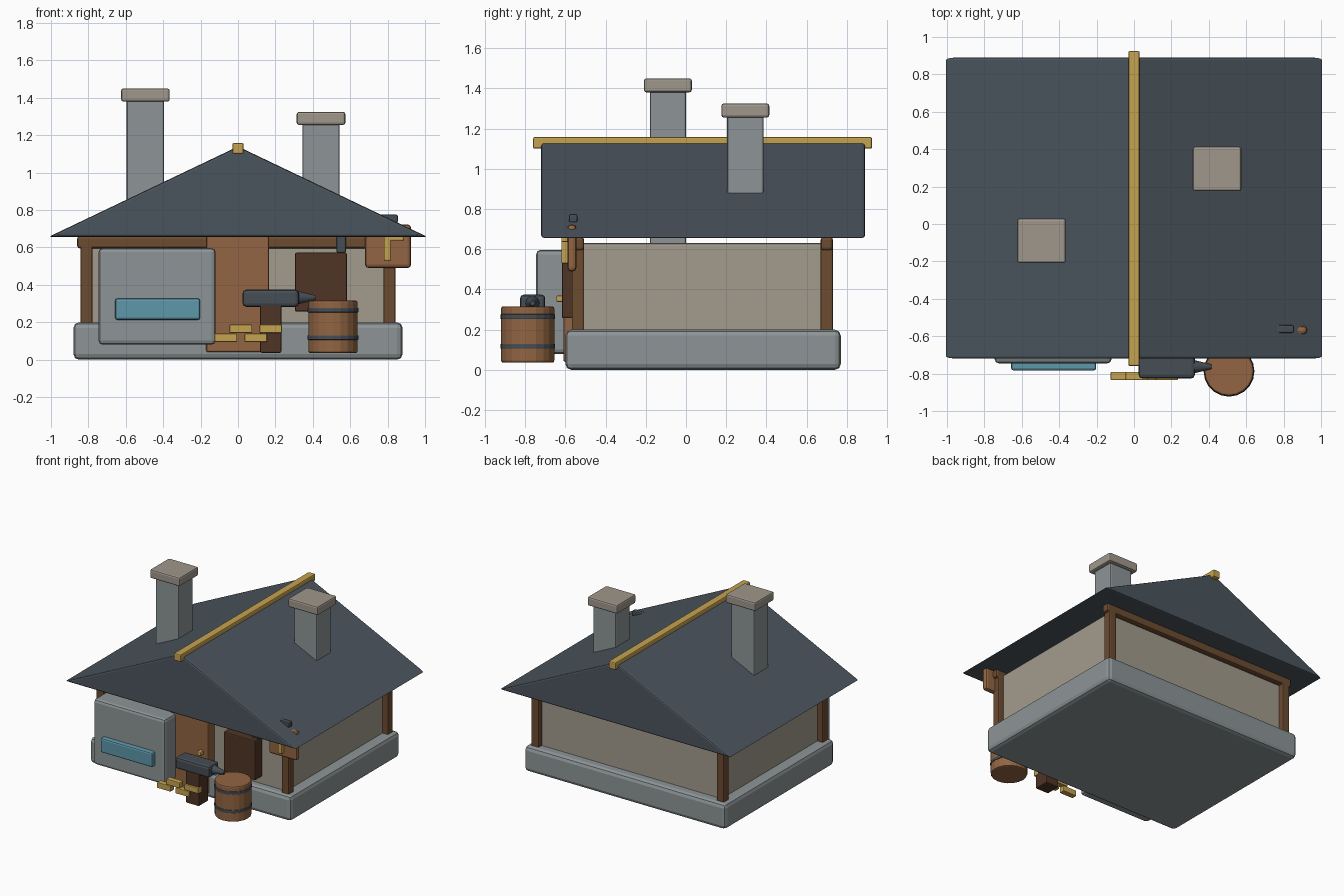
import bpy, bmesh, math
from mathutils import Matrix

if "Cube" in bpy.data.objects:
    bpy.data.objects.remove(bpy.data.objects["Cube"])

COLORS = {
    "stone": (0.27, 0.30, 0.31), "plaster": (0.37, 0.33, 0.27), "slate": (0.07, 0.09, 0.11),
    "timber": (0.15, 0.07, 0.03), "wood": (0.29, 0.13, 0.055), "dark_wood": (0.08, 0.035, 0.018),
    "gold": (0.56, 0.36, 0.08), "iron": (0.06, 0.075, 0.09), "blue": (0.11, 0.31, 0.40),
    "cap": (0.35, 0.31, 0.26),
}
MATS = {}
for key, rgb in COLORS.items():
    MATS[key] = bpy.data.materials.new(key)
    MATS[key].diffuse_color = (*rgb, 1)


def finish(bm, name, mat, bevel):
    bmesh.ops.recalc_face_normals(bm, faces=bm.faces)
    mesh = bpy.data.meshes.new(name)
    bm.to_mesh(mesh)
    bm.free()
    mesh.materials.append(MATS[mat])
    ob = bpy.data.objects.new(name, mesh)
    bpy.context.collection.objects.link(ob)
    if bevel:
        m = ob.modifiers.new("Bevel", 'BEVEL')
        m.width, m.segments, m.limit_method = bevel, 2, 'ANGLE'
    return ob


def box(name, x, y, z, mat, bevel=0.008):
    """Box from (min, max) ranges on each axis."""
    bm = bmesh.new()
    bmesh.ops.create_cube(bm, size=1)
    for v in bm.verts:
        v.co = [sum(r) / 2 + c * (r[1] - r[0]) for r, c in zip((x, y, z), v.co)]
    return finish(bm, name, mat, bevel)


def cone(name, center, r1, r2, depth, mat, sides=20, axis='Z', bevel=0.0):
    bm = bmesh.new()
    rot = Matrix.Rotation(math.pi / 2, 4, 'Y') if axis == 'X' else Matrix()
    bmesh.ops.create_cone(bm, cap_ends=True, segments=sides, radius1=r1, radius2=r2,
                          depth=depth, matrix=Matrix.Translation(center) @ rot)
    return finish(bm, name, mat, bevel)


# Foundation and walls
box("foundation", (-0.88, 0.88), (-0.60, 0.77), (0, 0.20), "stone", 0.03)
box("walls", (-0.795, 0.795), (-0.53, 0.69), (0.15, 0.63), "plaster", 0.012)

# Corner posts and the beams along front and back
for y, side in ((-0.537, "front"), (0.70, "back")):
    for x, hand in ((-0.81, "left"), (0.81, "right")):
        box(f"{side}_{hand}_post", (x - 0.032, x + 0.032), (y - 0.031, y + 0.031),
            (0.18, 0.65), "timber")
    box(f"{side}_beam", (-0.86, 0.86), (y - 0.031, y + 0.031), (0.595, 0.66), "timber", 0.014)

# Gable roof with ridge beam
bm = bmesh.new()
profile = [(-1.012, 0.657), (1.012, 0.657), (0, 1.14)]
face = bm.faces.new([bm.verts.new((x, -0.72, z)) for x, z in profile])
ext = bmesh.ops.extrude_face_region(bm, geom=[face])["geom"]
bmesh.ops.translate(bm, vec=(0, 1.61, 0), verts=[v for v in ext if isinstance(v, bmesh.types.BMVert)])
finish(bm, "roof", "slate", 0.012)
box("ridge_beam", (-0.03, 0.03), (-0.76, 0.925), (1.10, 1.158), "gold")

# Chimneys
for name, x, y, base, top in (("left", -0.495, -0.09, 0.60, 1.45), ("right", 0.444, 0.295, 0.72, 1.325)):
    box(f"{name}_chimney", (x - 0.1, x + 0.1), (y - 0.09, y + 0.09), (base, top - 0.05), "stone", 0.01)
    box(f"{name}_chimney_cap", (x - 0.13, x + 0.13), (y - 0.119, y + 0.119), (top - 0.07, top), "cap", 0.012)

# Projecting stone bay with blue trough, door and shutter
box("stone_bay", (-0.745, -0.12), (-0.745, -0.45), (0.08, 0.597), "stone", 0.022)
box("blue_panel", (-0.657, -0.203), (-0.783, -0.72), (0.213, 0.327), "blue", 0.012)
box("door", (-0.17, 0.167), (-0.61, -0.52), (0.04, 0.67), "wood", 0.01)
box("door_handle", (0.09, 0.125), (-0.645, -0.60), (0.338, 0.37), "gold", 0.006)
box("shutter", (0.305, 0.582), (-0.617, -0.52), (0.257, 0.572), "dark_wood")

# Anvil on its block
box("anvil_block", (0.117, 0.232), (-0.82, -0.70), (0.037, 0.295), "dark_wood")
box("anvil_body", (0.025, 0.325), (-0.825, -0.70), (0.283, 0.374), "iron", 0.018)
cone("anvil_horn", (0.355, -0.763, 0.332), 0.042, 0.012, 0.12, "iron", 16, 'X')

# Gold ingots, two staggered rows
for i, (x, z) in enumerate(((-0.125, 0.095), (0.035, 0.095), (-0.045, 0.143), (0.115, 0.143))):
    box(f"ingot_{i + 1}", (x, x + 0.12), (-0.835, -0.79), (z, z + 0.045), "gold", 0.005)

# Barrel with hoops
cone("barrel", (0.508, -0.787, 0.176), 0.132, 0.132, 0.28, "wood", 20, bevel=0.01)
for i, z in enumerate((0.118, 0.265)):
    cone(f"barrel_hoop_{i + 1}", (0.508, -0.787, z), 0.136, 0.136, 0.024, "iron", 20, bevel=0.004)

# Hanging sign, its bracket and hammer emblem
box("sign_bracket_upright", (0.527, 0.577), (-0.582, -0.54), (0.57, 0.775), "iron")
box("sign_bracket_arm", (0.55, 0.855), (-0.582, -0.54), (0.733, 0.775), "iron")
box("sign_board", (0.68, 0.925), (-0.59, -0.545), (0.49, 0.723), "wood", 0.018)
box("emblem_handle", (0.78, 0.816), (-0.62, -0.585), (0.53, 0.67), "gold", 0.005)
box("emblem_head", (0.78, 0.885), (-0.62, -0.585), (0.637, 0.68), "gold", 0.005)

for m in bpy.data.materials:
    if m.users and not m.is_grease_pencil:
        m.use_nodes = True
        m.node_tree.nodes["Principled BSDF"].inputs["Base Color"].default_value = m.diffuse_color
